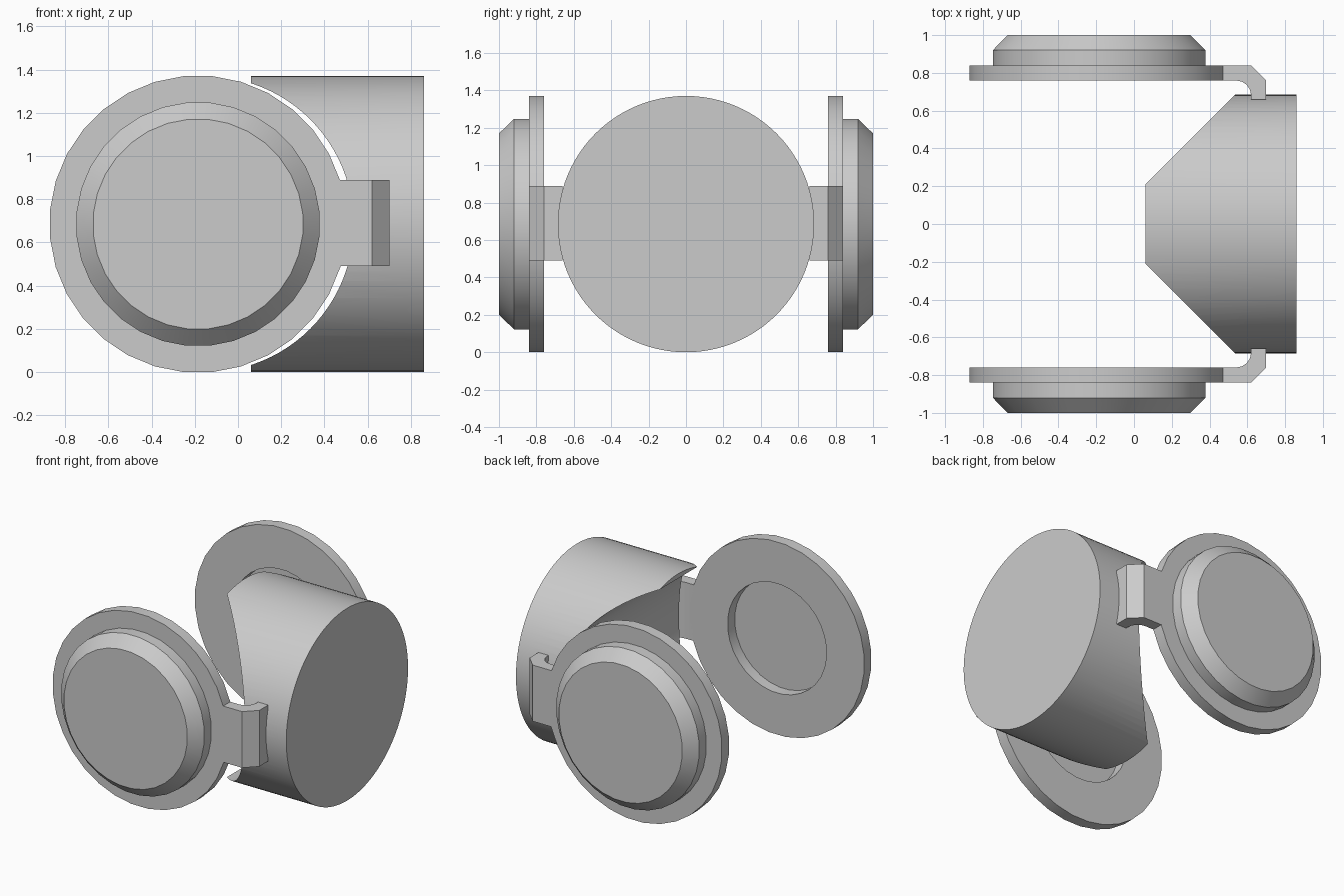
import bpy, bmesh, math
from mathutils import Matrix

if "Cube" in bpy.data.objects:
    bpy.data.objects.remove(bpy.data.objects["Cube"], do_unlink=True)

R = 0.685          # main radius, also the height of the centre line
COVER_X = -0.185   # centre of the round covers

grey = bpy.data.materials.new("plain grey")
grey.use_nodes = True
colour = (0.6, 0.6, 0.6, 1)
grey.diffuse_color = colour
grey.node_tree.nodes["Principled BSDF"].inputs["Base Color"].default_value = colour


def finish(name, bm):
    bmesh.ops.recalc_face_normals(bm, faces=bm.faces)
    mesh = bpy.data.meshes.new(name)
    bm.to_mesh(mesh)
    bm.free()
    mesh.materials.append(grey)
    obj = bpy.data.objects.new(name, mesh)
    bpy.context.collection.objects.link(obj)
    return obj


def smooth(obj):
    bpy.ops.object.select_all(action='DESELECT')
    obj.select_set(True)
    bpy.context.view_layer.objects.active = obj
    bpy.ops.object.shade_smooth_by_angle(angle=math.radians(30))


def cylinder(name, radius, start, end, axis, offset=0.0, sides=96):
    """Capped cylinder along x or y at the centre height."""
    bm = bmesh.new()
    bmesh.ops.create_cone(bm, cap_ends=True, segments=sides, radius1=radius,
                          radius2=radius, depth=end - start)
    turn = Matrix.Rotation(math.pi / 2, 4, 'Y' if axis == 'x' else 'X')
    mid = (start + end) / 2
    place = (mid, 0, R) if axis == 'x' else (offset, mid, R)
    bm.transform(Matrix.Translation(place) @ turn)
    return finish(name, bm)


def lathe_y(name, profile, side, sides=32):
    """Turn (radius, y) rings around the cover axis, closing both ends."""
    bm = bmesh.new()
    rings = []
    for radius, y in profile:
        angles = [(i + 0.5) * math.tau / sides for i in range(sides)]
        rings.append([bm.verts.new((COVER_X + radius * math.cos(a), side * y,
                                    R + radius * math.sin(a))) for a in angles])
    for a, b in zip(rings, rings[1:]):
        for i in range(sides):
            j = (i + 1) % sides
            bm.faces.new((a[i], a[j], b[j], b[i]))
    bm.faces.new(rings[0])
    bm.faces.new(rings[-1])
    return finish(name, bm)


def extrude_z(name, outline, side, low, high):
    """Upright prism from an (x, y) outline."""
    bm = bmesh.new()
    face = bm.faces.new([bm.verts.new((x, side * y, low)) for x, y in outline])
    out = bmesh.ops.extrude_face_region(bm, geom=[face])
    top = [v for v in out["geom"] if isinstance(v, bmesh.types.BMVert)]
    bmesh.ops.translate(bm, verts=top, vec=(0, 0, high - low))
    return finish(name, bm)


# Drum with a round saddle cut across its open end
body = cylinder("drum_body", R, 0.06, 0.86, 'x')
cutter = cylinder("saddle_cutter", R, -1, 1, 'y', offset=-0.15)
cutter.hide_render = True
cut = body.modifiers.new("saddle", 'BOOLEAN')
cut.operation = 'DIFFERENCE'
cut.solver = 'EXACT'
cut.object = cutter
bpy.context.view_layer.objects.active = body
bpy.ops.object.modifier_apply(modifier=cut.name)
bpy.data.objects.remove(cutter, do_unlink=True)
smooth(body)

# Cover: recess floor, recess wall, flange, raised boss, bevelled cap
cover = [(0.39, 0.84), (0.39, 0.76), (R + 0.003, 0.76), (R + 0.003, 0.84),
         (0.565, 0.84), (0.565, 0.92), (0.487, 1.0)]

# Hinge arm: flat strap, bevelled outer corner, filleted inner corner
fillet = [(0.54 + 0.08 * math.sin(t * math.pi / 8),
           0.68 + 0.08 * math.cos(t * math.pi / 8)) for t in range(5)]
arm = [(0.45, 0.84), (0.62, 0.84), (0.70, 0.76), (0.70, 0.66),
       (0.62, 0.66)] + fillet[::-1] + [(0.45, 0.76)]

for side, label in ((-1, "front"), (1, "back")):
    smooth(lathe_y(label + "_cover", cover, side))
    smooth(extrude_z(label + "_hinge_arm", arm, side, 0.49, 0.89))
